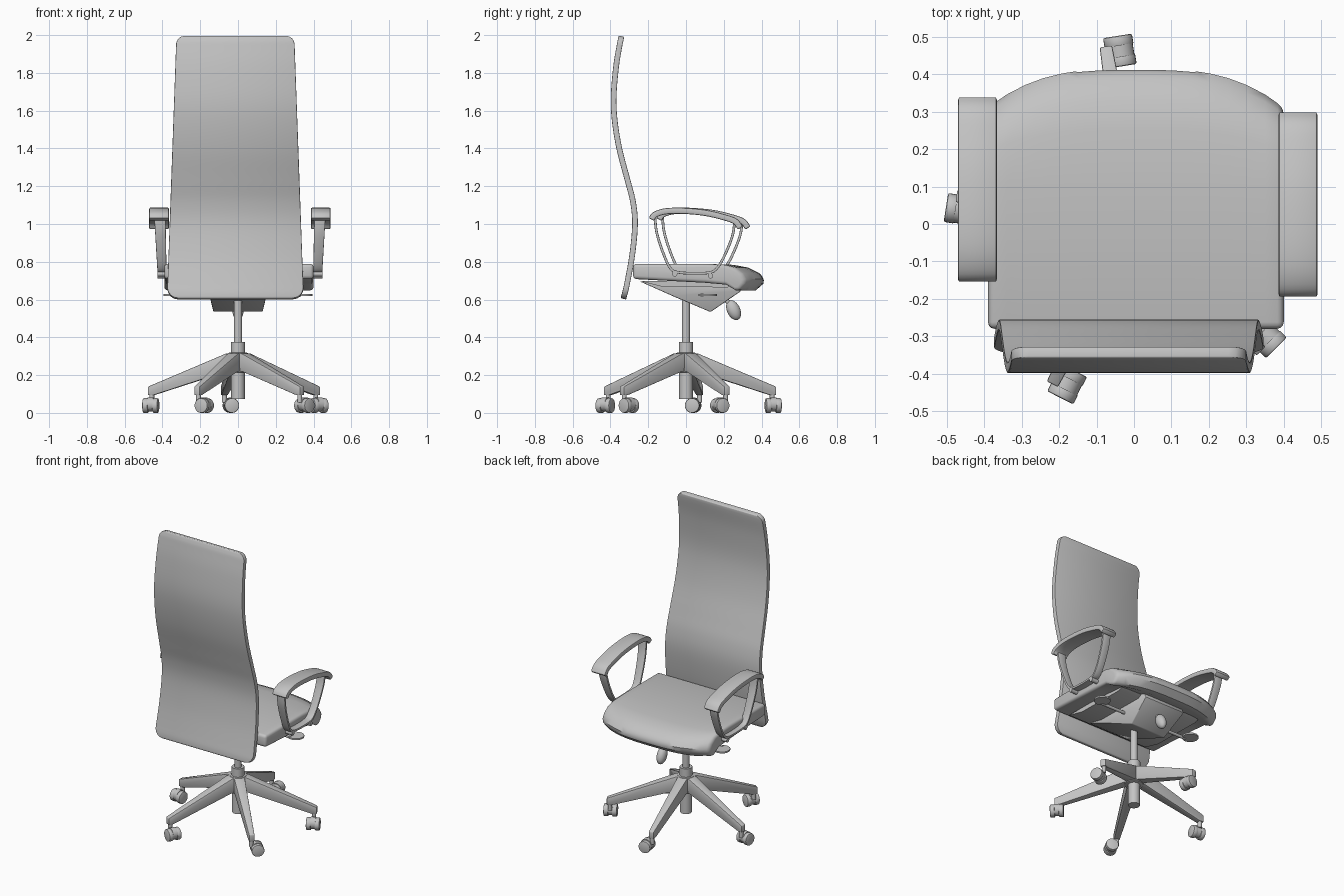
import bpy, bmesh
from math import cos, sin, pi, radians, sqrt
from mathutils import Matrix, Vector

cube = bpy.data.objects.get("Cube")
if cube:
    bpy.data.objects.remove(cube, do_unlink=True)

grey = bpy.data.materials.new("plain grey")
grey.use_nodes = True
grey.diffuse_color = (0.55, 0.55, 0.55, 1)
grey.node_tree.nodes["Principled BSDF"].inputs["Base Color"].default_value = grey.diffuse_color
parts = []


def finish(name, bm, bevel=0, thick=0, segments=2):
    bmesh.ops.recalc_face_normals(bm, faces=bm.faces)
    mesh = bpy.data.meshes.new(name)
    bm.to_mesh(mesh)
    bm.free()
    mesh.materials.append(grey)
    ob = bpy.data.objects.new(name, mesh)
    bpy.context.collection.objects.link(ob)
    if thick:
        m = ob.modifiers.new("thickness", 'SOLIDIFY')
        m.thickness, m.offset, m.use_even_offset = thick, 0, True
    if bevel:
        m = ob.modifiers.new("bevel", 'BEVEL')
        m.width, m.segments, m.limit_method = bevel, segments, 'ANGLE'
        m.angle_limit = radians(50)
    parts.append(ob)
    return ob


def smooth_path(pts, steps):
    """Catmull-Rom curve through (y, z) points."""
    p = [Vector(q) for q in pts]
    p = [p[0] * 2 - p[1]] + p + [p[-1] * 2 - p[-2]]
    out = []
    for a, b, c, d in zip(p, p[1:], p[2:], p[3:]):
        for i in range(steps):
            t = i / steps
            out.append(0.5 * (2 * b + (c - a) * t + (2 * a - 5 * b + 4 * c - d) * t * t
                              + (3 * b - a - 3 * c + d) * t ** 3))
    return out + [p[-2]]


def ribbon(name, path, half, centre, thick, bevel):
    """Thick strip following a side path; half width and centre depend on z."""
    bm = bmesh.new()
    rows = [[bm.verts.new((centre(z) + s * half(z), y, z)) for s in (-1, 1)] for y, z in path]
    for a, b in zip(rows, rows[1:]):
        bm.faces.new((a[0], a[1], b[1], b[0]))
    return finish(name, bm, bevel, thick)


def prism(name, outline, half, bevel=0):
    """Side outline (y, z) widened along x by half(y, z)."""
    bm = bmesh.new()
    a, b = [[bm.verts.new((s * half(y, z), y, z)) for y, z in outline] for s in (-1, 1)]
    bm.faces.new(a)
    bm.faces.new(b)
    for i in range(len(a)):
        j = (i + 1) % len(a)
        bm.faces.new((a[i], a[j], b[j], b[i]))
    return finish(name, bm, bevel)


def cylinder(name, p, q, r, r2=None, bevel=0, sides=24):
    p, q = Vector(p), Vector(q)
    bm = bmesh.new()
    turn = (q - p).to_track_quat('Z', 'Y').to_matrix().to_4x4()
    bmesh.ops.create_cone(bm, cap_ends=True, segments=sides, radius1=r, radius2=r2 or r,
                          depth=(q - p).length, matrix=Matrix.Translation((p + q) / 2) @ turn)
    return finish(name, bm, bevel)


# Backrest: tall curved panel with rounded corners
LOW, HIGH = 0.61, 2.0


def back_half(z):
    w = 0.362 - 0.05 * (z - LOW) / (HIGH - LOW)
    for d, r in ((z - LOW, 0.06), (HIGH - z, 0.045)):
        if d < r:
            w -= r - sqrt(max(0, r * r - (r - d) ** 2))
    return w


back_path = smooth_path([(-0.332, 0.61), (-0.325, 0.635), (-0.312, 0.69), (-0.285, 0.84), (-0.27, 1.0),
                         (-0.28, 1.12), (-0.31, 1.24), (-0.352, 1.4), (-0.377, 1.55),
                         (-0.383, 1.68), (-0.37, 1.84), (-0.352, 1.95), (-0.346, 1.98), (-0.342, 2.0)], 5)
ribbon("backrest", back_path, back_half, lambda z: -0.014, 0.03, 0.009)

# Seat cushion: side section swept across, front edge bowed
section = [(-0.28, 0.715), (-0.28, 0.795), (0.1, 0.795), (0.25, 0.79), (0.33, 0.775), (0.39, 0.745),
           (0.415, 0.715), (0.41, 0.69), (0.37, 0.655), (0.33, 0.655), (0.26, 0.685), (0.1, 0.695)]
bm = bmesh.new()
rings = []
for i in range(17):
    t = i / 8 - 1
    bow = 1 - 0.33 * abs(t) ** 3
    rings.append([bm.verts.new((0.005 + 0.395 * t, y if y < 0.1 else 0.1 + (y - 0.1) * bow, z))
                  for y, z in section])
for a, b in zip(rings, rings[1:]):
    for k in range(len(section)):
        n = (k + 1) % len(section)
        bm.faces.new((a[k], a[n], b[n], b[k]))
bm.faces.new(rings[0])
bm.faces.new(rings[-1])
finish("seat_cushion", bm, 0.018, 0, 3)

# Seat pan and tilt mechanism
prism("seat_pan", [(-0.25, 0.705), (-0.13, 0.675), (0.22, 0.67), (0.27, 0.7)], lambda y, z: 0.3)
prism("tilt_housing", [(-0.24, 0.7), (-0.06, 0.62), (0.13, 0.54), (0.29, 0.65), (0.27, 0.69)],
      lambda y, z: 0.13 if z < 0.6 else 0.15, 0.006)

# Tension knob
bm = bmesh.new()
bmesh.ops.create_uvsphere(bm, u_segments=20, v_segments=12, radius=1,
                          matrix=Matrix.Translation((0, 0.252, 0.55)) @ Matrix.Rotation(radians(25), 4, 'X')
                          @ Matrix.Diagonal((0.03, 0.035, 0.056, 1)))
finish("tension_knob", bm)
cylinder("knob_stem", (0, 0.2, 0.62), (0, 0.24, 0.57), 0.012)

# Side levers, and arms with straps and bolts
arm_pad = [(-0.183, 1.03), (-0.165, 1.055), (-0.11, 1.073), (-0.02, 1.076), (0.1, 1.065),
           (0.2, 1.042), (0.26, 1.02), (0.288, 0.985)]
arm_loop = [(-0.165, 1.05), (-0.155, 0.96), (-0.12, 0.85), (-0.085, 0.775), (-0.05, 0.752), (0.03, 0.745),
            (0.12, 0.748), (0.16, 0.768), (0.2, 0.83), (0.245, 0.94), (0.258, 1.02)]
for side, label, shift in ((1, "left", 0), (-1, "right", 0.04)):
    move = Matrix.Translation((0.01, shift, 0))
    made = [ribbon(label + "_arm_pad", smooth_path(arm_pad, 4), lambda z: 0.052,
                   lambda z: side * 0.428, 0.032, 0.01),
            ribbon(label + "_arm_strap", smooth_path(arm_loop, 4), lambda z: 0.024 + 0.02 * (z - 0.75),
                   lambda z: side * (0.412 + 0.04 * (z - 0.75)), 0.014, 0.003)]
    for y, z in ((-0.06, 0.742), (0.13, 0.732)):
        made.append(cylinder(label + "_arm_bolt", (side * 0.36, y, z), (side * 0.437, y, z), 0.014))
    for ob in made:
        ob.matrix_world = move
    cylinder(label + "_lever_rod", (side * 0.12, 0.085, 0.63), (side * 0.33, 0.085, 0.63), 0.01, sides=12)
    bm = bmesh.new()
    bmesh.ops.create_cone(bm, cap_ends=True, segments=20, radius1=0.05, radius2=0.05, depth=0.01,
                          matrix=Matrix.Translation((side * 0.345, 0.115, 0.63)))
    finish(label + "_lever_paddle", bm)

# Gas column and hub
cylinder("gas_piston", (0, 0, 0.36), (0, 0, 0.6), 0.022)
cylinder("column_collar", (0, 0, 0.31), (0, 0, 0.38), 0.038)
cylinder("column_tube", (0, 0, 0.08), (0, 0, 0.32), 0.036)
cylinder("base_hub", (0, 0, 0.22), (0, 0, 0.325), 0.058, 0.05, 0.004)

# Five legs with twin-wheel castors, each trailing to one side
leg_outline = [(0.02, 0.325), (0.06, 0.32), (0.48, 0.145), (0.48, 0.1), (0.45, 0.1), (0.06, 0.225), (0.02, 0.225)]
for k, trail in enumerate((-1, -1, 1, 1, 1)):
    angle = radians(27 + 72 * k)
    out = Vector((cos(angle), sin(angle), 0))
    side = Vector((-sin(angle), cos(angle), 0)) * trail
    leg = prism("base_leg", leg_outline, lambda y, z: 0.034 - 0.036 * y, 0.004)
    leg.matrix_world = Matrix.Rotation(angle - pi / 2, 4, 'Z')
    tip = out * 0.462
    cylinder("castor_stem", tip + Vector((0, 0, 0.06)), tip + Vector((0, 0, 0.11)), 0.013, sides=16)
    hub = tip + side * 0.035 + Vector((0, 0, 0.045))
    cylinder("castor_axle", hub - out * 0.03, hub + out * 0.03, 0.022, sides=16)
    cylinder("castor_hood", hub - out * 0.016 + Vector((0, 0, 0.006)),
             hub + out * 0.016 + Vector((0, 0, 0.006)), 0.037)
    for s in (-1, 1):
        cylinder("castor_wheel", hub + out * s * 0.012, hub + out * s * 0.041, 0.039, bevel=0.005)

# Bake modifiers, then smooth shading with sharp edges kept
bpy.ops.object.select_all(action='DESELECT')
for ob in parts:
    ob.select_set(True)
bpy.context.view_layer.objects.active = parts[0]
bpy.ops.object.convert(target='MESH')
bpy.ops.object.shade_smooth_by_angle(angle=radians(35))
low = min((ob.matrix_world @ v.co).z for ob in parts for v in ob.data.vertices)
for ob in parts:
    ob.location.z -= low
